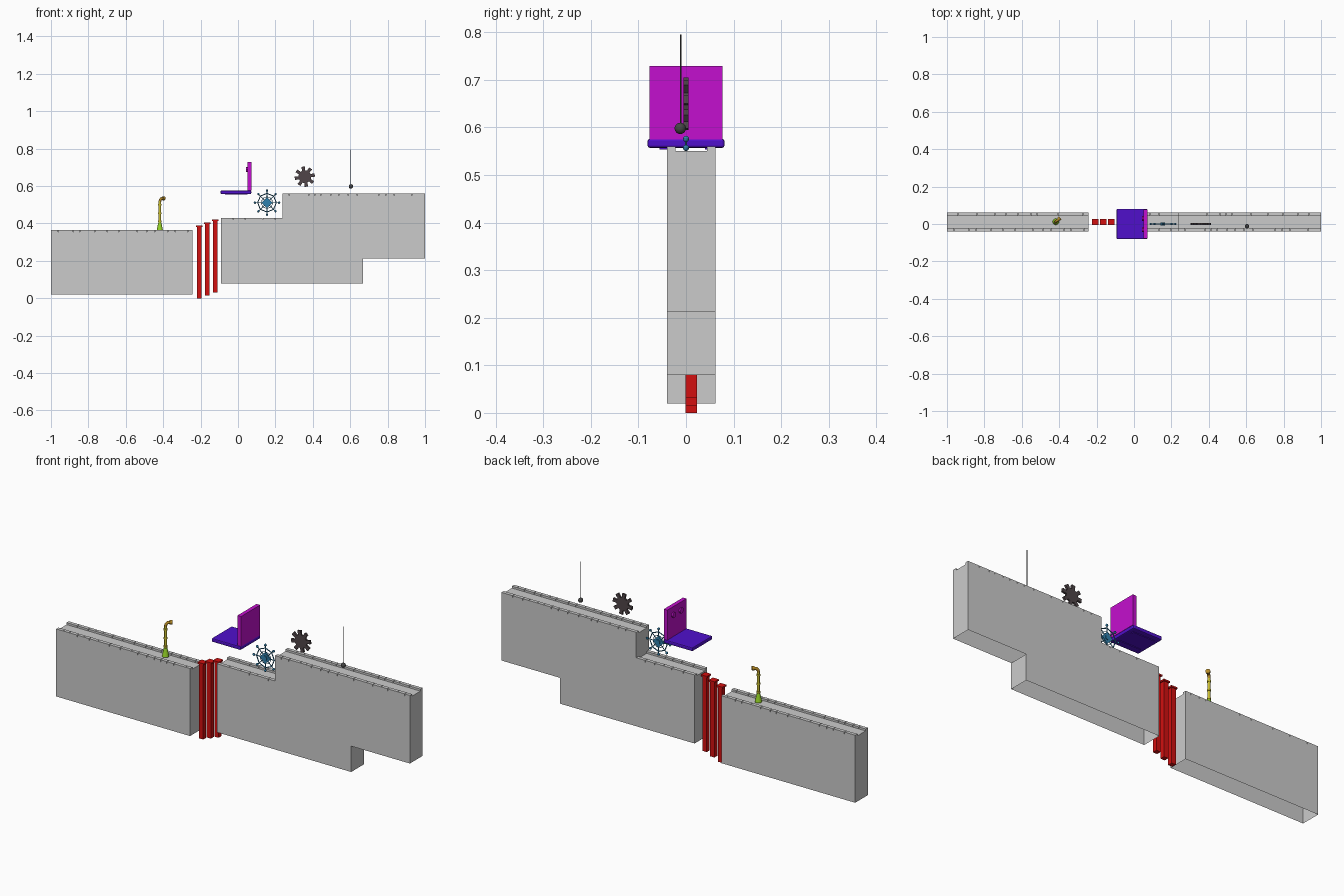
import bpy, bmesh, math, random
from mathutils import Vector, Matrix

if "Cube" in bpy.data.objects:
    bpy.data.objects.remove(bpy.data.objects["Cube"])

random.seed(4)


def mat(name, *rgb):
    m = bpy.data.materials.new(name)
    m.diffuse_color = (*rgb, 1)
    m.use_nodes = True
    m.node_tree.nodes["Principled BSDF"].inputs["Base Color"].default_value = m.diffuse_color
    return m


RED = mat("red", .65, .005, .005)
MAGENTA = mat("magenta", .55, .005, .62)
INDIGO = mat("indigo", .08, .005, .6)
BLUE = mat("blue", .03, .22, .42)
IRON = mat("iron", .08, .06, .065)
DARK = mat("dark", .06, .06, .06)
GREEN = mat("green", .3, .65, .02)
YELLOW = mat("yellow", .6, .52, .03)
ORANGE = mat("orange", .45, .25, .02)


def finish(name, bm, m=None, smooth=False, bevel=0):
    me = bpy.data.meshes.new(name)
    bm.to_mesh(me)
    bm.free()
    ob = bpy.data.objects.new(name, me)
    bpy.context.collection.objects.link(ob)
    if m:
        me.materials.append(m)
    if bevel:
        b = ob.modifiers.new("bevel", 'BEVEL')
        b.width, b.segments = bevel, 2
    if smooth:
        bpy.ops.object.select_all(action='DESELECT')
        ob.select_set(True)
        bpy.context.view_layer.objects.active = ob
        bpy.ops.object.shade_smooth_by_angle()
    return ob


def box(bm, x0, x1, y0, y1, z0, z1):
    s = Matrix.Diagonal((x1 - x0, y1 - y0, z1 - z0, 1))
    t = Matrix.Translation(((x0 + x1) / 2, (y0 + y1) / 2, (z0 + z1) / 2))
    bmesh.ops.create_cube(bm, size=1, matrix=t @ s)


def rod(bm, a, b, r0, r1=None, n=12):
    a, b = Vector(a), Vector(b)
    rot = (b - a).to_track_quat('Z', 'Y').to_matrix().to_4x4()
    bmesh.ops.create_cone(bm, cap_ends=True, segments=n, radius1=r0,
                          radius2=r0 if r1 is None else r1, depth=(b - a).length,
                          matrix=Matrix.Translation((a + b) / 2) @ rot)


def ball(bm, p, r, n=12):
    bmesh.ops.create_uvsphere(bm, u_segments=n, v_segments=n // 2 + 1, radius=r,
                              matrix=Matrix.Translation(p))


def prism(bm, pts, y0, y1):
    f = bm.faces.new([bm.verts.new((x, y0, z)) for x, z in pts])
    r = bmesh.ops.extrude_face_region(bm, geom=[f])
    vs = [v for v in r["geom"] if isinstance(v, bmesh.types.BMVert)]
    bmesh.ops.translate(bm, vec=(0, y1 - y0, 0), verts=vs)
    bmesh.ops.recalc_face_normals(bm, faces=bm.faces)


# Ground blocks: stepped walls, open underneath
Y0, Y1, RIM, H = -.04, .062, .018, .01


def ground(name, pts):
    bm = bmesh.new()
    prism(bm, pts, Y0, Y1)
    under = [f for f in bm.faces if f.normal.z < -.9]
    bmesh.ops.delete(bm, geom=under, context='FACES_ONLY')
    finish(name, bm)


ground("left_ground", [(-1, .02), (-.243, .02), (-.243, .365 - H), (-1, .365 - H)])
ground("right_ground", [(-.092, .08), (.668, .08), (.668, .212), (1, .212), (1, .56 - H),
                        (.238, .56 - H), (.238, .43 - H), (-.092, .43 - H)])


# Edging stones along both sides of each top
def edging(name, x0, x1, top):
    bm = bmesh.new()
    for y in (Y0, Y1 - RIM):
        x = x0
        while x < x1 - .001:
            e = x + random.uniform(.03, .07)
            if e > x1 - .02:
                e = x1
            box(bm, x, e - (.002 if e < x1 else 0), y, y + RIM, top - H, top)
            x = e
    finish(name, bm)


edging("left_edging", -1, -.243, .365)
edging("low_edging", -.092, .238, .43)
edging("high_edging", .238, 1, .56)

# Rising pillars with thin caps
for i in range(3):
    x, z = -.208 + .0435 * i, .016 * i
    bm = bmesh.new()
    box(bm, x - .012, x + .012, -.001, .023, z, z + .382)
    box(bm, x - .017, x + .017, -.006, .028, z + .382, z + .39)
    finish("pillar_%d" % (i + 1), bm, RED)

# Moving platform with upright board
bm = bmesh.new()
box(bm, -.093, .071, -.081, .081, .557, .576)
finish("platform", bm, INDIGO, bevel=.005)
bm = bmesh.new()
for y in (-.048, .048):
    box(bm, -.07, .05, y - .008, y + .008, .554, .558)
finish("platform_runners", bm, INDIGO)
bm = bmesh.new()
box(bm, .051, .071, -.077, .077, .575, .729)
finish("upright_board", bm, MAGENTA)
bm = bmesh.new()
for y in (-.03, .03):
    rod(bm, (.052, y, .688), (.044, y, .688), .014)
finish("board_buttons", bm, MAGENTA, True)

# Spoked wheel with knobs
C = Vector((.155, 0, .511))


def polar(r, a, c=C, y=0):
    return c + Vector((r * math.cos(a), y, r * math.sin(a)))


bm = bmesh.new()
for i in range(8):
    a, b = i * math.pi / 4, (i + 1) * math.pi / 4
    rod(bm, polar(.02, a), polar(.065, a), .002, n=8)
    rod(bm, polar(.05, a), polar(.05, b), .0025, n=8)
    rod(bm, polar(.032, a), polar(.032, b), .0015, n=6)
    ball(bm, polar(.065, a), .0065, 10)
finish("spoked_wheel", bm, BLUE, True)
bm = bmesh.new()
prism(bm, [(polar(.03, i * math.pi / 2).x, polar(.03, i * math.pi / 2).z)
           for i in range(4)], -.004, .004)
rod(bm, polar(0, 0, y=-.008), polar(0, 0, y=.008), .012, n=16)
finish("wheel_hub", bm, BLUE)

# Eight-toothed cog
G = Vector((.357, 0, .65))
outline = []
for i in range(8):
    for r, d in ((.034, -.27), (.055, -.2), (.055, .14), (.034, .22)):
        p = polar(r, i * math.pi / 4 + .2 + d, G)
        outline.append((p.x, p.z))
bm = bmesh.new()
prism(bm, outline, -.005, .005)
finish("cog", bm, IRON)

# Hanging weight on a thin line
bm = bmesh.new()
rod(bm, (.603, -.011, .6), (.603, -.011, .795), .0018, n=8)
finish("hanging_line", bm, DARK)
bm = bmesh.new()
ball(bm, (.604, -.012, .598), .012, 16)
finish("weight", bm, DARK, True)

# Bent spout pipe: flared foot, jointed stem, elbow and nozzle
X, Y = -.418, .012
bm = bmesh.new()
rod(bm, (X, Y, .362), (X, Y, .405), .017, .008, 16)
finish("pipe_foot", bm, GREEN, True)
bm = bmesh.new()
rod(bm, (X, Y, .4), (X, Y, .52), .0065, n=16)
for z in (.408, .45, .495):
    rod(bm, (X, Y, z), (X, Y, z + .008), .009, n=16)
finish("pipe_stem", bm, YELLOW, True)
bm = bmesh.new()
d = Vector((.75, .66, 0))
path = [Vector((X, Y, .515)), Vector((X, Y, .524)) + d * .002,
        Vector((X, Y, .532)) + d * .009, Vector((X, Y, .534)) + d * .022]
for p, q in zip(path, path[1:]):
    rod(bm, p, q, .007, n=16)
    ball(bm, q, .007, 16)
rod(bm, path[-1] - d * .003, path[-1] + d * .009, .01, .011, 16)
finish("pipe_spout", bm, ORANGE, True)
